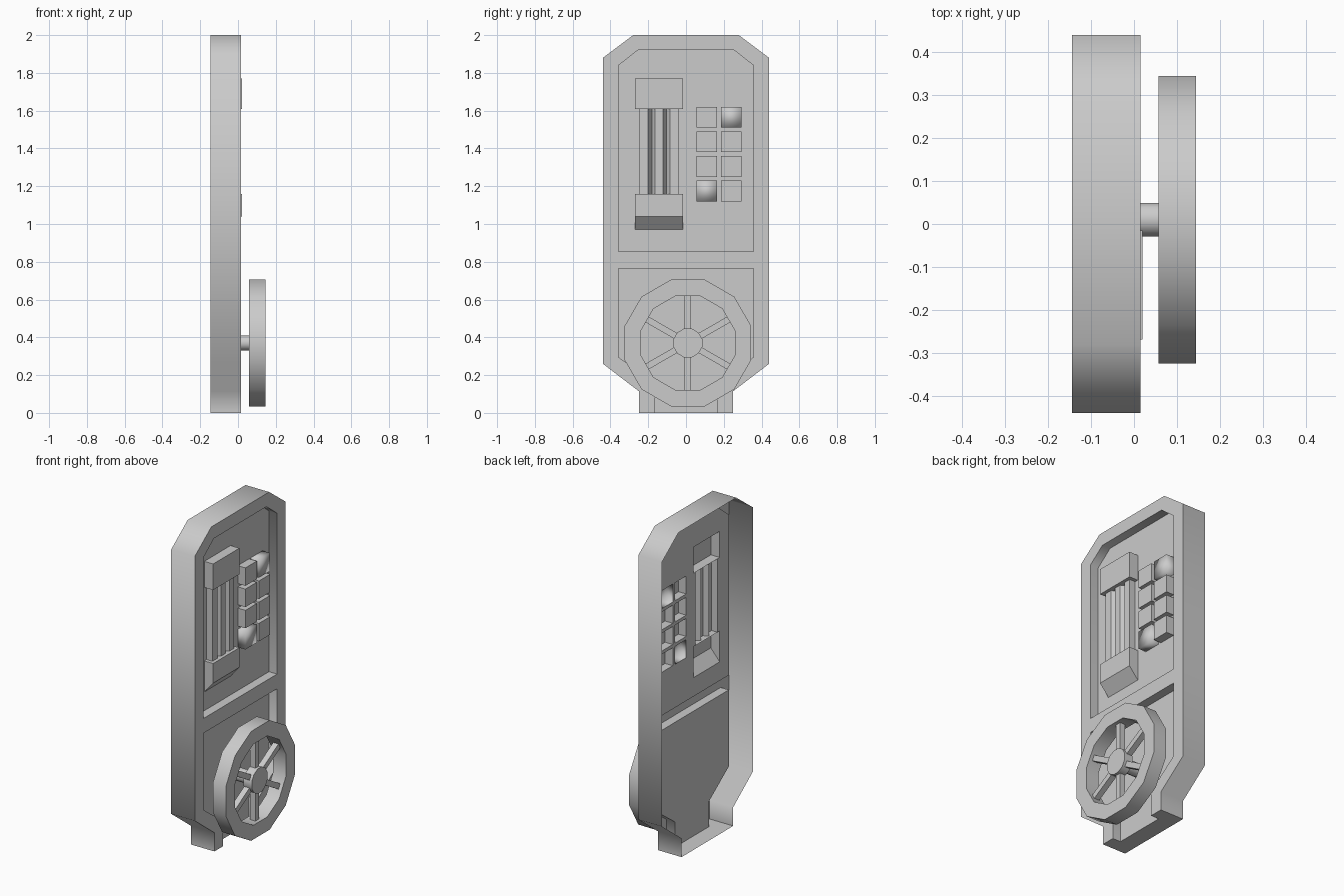
import bpy, bmesh
from math import sin, cos, pi, radians
from mathutils import Matrix, Vector

if "Cube" in bpy.data.objects:
    bpy.data.objects.remove(bpy.data.objects["Cube"])

FRONT, RECESS, BACK = 0.015, -0.04, -0.145
WHEEL = Vector((0, 0.01, 0.37))


def finish(name, bm, smooth=None):
    bmesh.ops.remove_doubles(bm, verts=bm.verts, dist=1e-5)
    bmesh.ops.recalc_face_normals(bm, faces=bm.faces)
    me = bpy.data.meshes.new(name)
    bm.to_mesh(me)
    bm.free()
    if smooth:
        for p in me.polygons:
            p.use_smooth = True
        me.set_sharp_from_angle(angle=radians(smooth))
    ob = bpy.data.objects.new(name, me)
    bpy.context.collection.objects.link(ob)
    return ob


def wall(bm, path, x0, x1, closed=False):
    n = len(path)
    a, b = ([bm.verts.new((x, y, z)) for y, z in path] for x in (x0, x1))
    for i in range(n if closed else n - 1):
        j = (i + 1) % n
        bm.faces.new((a[i], a[j], b[j], b[i]))


def sheet(bm, x, *loops):
    # first loop is the outline, the others are holes
    edges = []
    for loop in loops:
        vs = [bm.verts.new((x, y, z)) for y, z in loop]
        edges += [bm.edges.new((vs[i - 1], vs[i])) for i in range(len(vs))]
    bmesh.ops.triangle_fill(bm, edges=edges, use_beauty=True, normal=(1, 0, 0))


def rect(y0, y1, z0, z1):
    return [(y0, z0), (y1, z0), (y1, z1), (y0, z1)]


def mirrored(half):
    return half + [(-y, z) for y, z in reversed(half)]


def cup(name, front, back, x, smooth=None):
    # raised block, open at the back
    bm = bmesh.new()
    f = [bm.verts.new((x, *p)) for p in front]
    b = [bm.verts.new((RECESS, *p)) for p in back]
    bm.faces.new(f)
    for i in range(len(f)):
        bm.faces.new((f[i - 1], f[i], b[i], b[i - 1]))
    return finish(name, bm, smooth)


def lathe(name, profile, sides=12):
    # (radius, x) profile turned round the wheel axis
    bm = bmesh.new()
    rings = []
    for k in range(sides):
        a = 2 * pi * (k + 0.5) / sides
        rings.append([bm.verts.new(WHEEL + Vector((x, r * cos(a), r * sin(a)))) for r, x in profile])
    m = len(profile)
    for k in range(sides):
        p, q = rings[k - 1], rings[k]
        for i in range(m):
            j = (i + 1) % m
            if profile[i][0] or profile[j][0]:
                bm.faces.new((p[i], p[j], q[j], q[i]))
    return finish(name, bm, 40)


# Layout: outlines, button grid and slider footprint, as (y, z)
outer = mirrored([(-0.25, 0), (-0.25, 0.115), (-0.44, 0.26), (-0.44, 1.88), (-0.28, 2.0)])
lower = mirrored([(-0.165, 0), (-0.165, 0.155), (-0.357, 0.295), (-0.357, 0.765)])
upper = mirrored([(-0.357, 0.855), (-0.357, 1.84), (-0.255, 1.92)])
buttons = [rect(y, y + 0.11, z, z + 0.11) for z in (1.12, 1.25, 1.38, 1.51) for y in (0.055, 0.185)]
C = -0.142
slider = [(y + C, z) for y, z in mirrored(
    [(-0.127, 0.97), (-0.127, 1.16), (-0.105, 1.16), (-0.105, 1.61), (-0.127, 1.61), (-0.127, 1.77)])]

# Hollow cabinet: frame, outer walls, recesses
bm = bmesh.new()
sheet(bm, FRONT, outer + lower[::-1], upper)
wall(bm, outer, FRONT, BACK)
wall(bm, lower, FRONT, RECESS)
wall(bm, upper, FRONT, RECESS, True)
sheet(bm, RECESS, lower)
sheet(bm, RECESS, upper, slider, *buttons)
for s in (-1, 1):
    wall(bm, [(s * 0.25, 0), (s * 0.165, 0)], FRONT, BACK)
wall(bm, [(-0.165, 0), (0.165, 0)], RECESS, BACK)
finish("cabinet_shell", bm, 60)

# Push buttons, two of them softly shaded
for i, b in enumerate(buttons):
    cup("button", b, b, 0.012, 100 if i in (0, 7) else None)

# Slider end caps; the lower one has a sloping underside
top = rect(C - 0.127, C + 0.127, 1.61, 1.77)
cup("slider_top_cap", top, top, 0.02)
cup("slider_bottom_cap", rect(C - 0.127, C + 0.127, 1.04, 1.16),
    rect(C - 0.127, C + 0.127, 0.97, 1.16), 0.02)

# Grooved slider body
half = [(-0.105, RECESS), (-0.105, 0), (-0.058, 0), (-0.039, -0.028), (-0.021, 0)]
prof = mirrored([(y, x) for y, x in half])
bm = bmesh.new()
lo, hi = ([bm.verts.new((x, y + C, z)) for y, x in prof] for z in (1.16, 1.61))
for i in range(len(prof) - 1):
    bm.faces.new((lo[i], lo[i + 1], hi[i + 1], hi[i]))
finish("slider_body", bm)

# Hand wheel: rim, hub, axle
lathe("wheel_rim", [(0.347, 0.057), (0.347, 0.145), (0.257, 0.145), (0.257, 0.057)])
lathe("wheel_hub", [(0, 0.085), (0.079, 0.085), (0.079, 0.14), (0, 0.14)])
lathe("wheel_axle", [(0, RECESS), (0.04, RECESS), (0.04, 0.09), (0, 0.09)])

# Six spokes
for k in range(6):
    bm = bmesh.new()
    m = (Matrix.Translation(WHEEL + Vector((0.105, 0, 0))) @ Matrix.Rotation(k * pi / 3, 4, 'X')
         @ Matrix.Translation((0, 0, 0.16)) @ Matrix.Diagonal((0.036, 0.034, 0.19, 1)))
    bmesh.ops.create_cube(bm, size=1, matrix=m)
    finish("wheel_spoke", bm)
